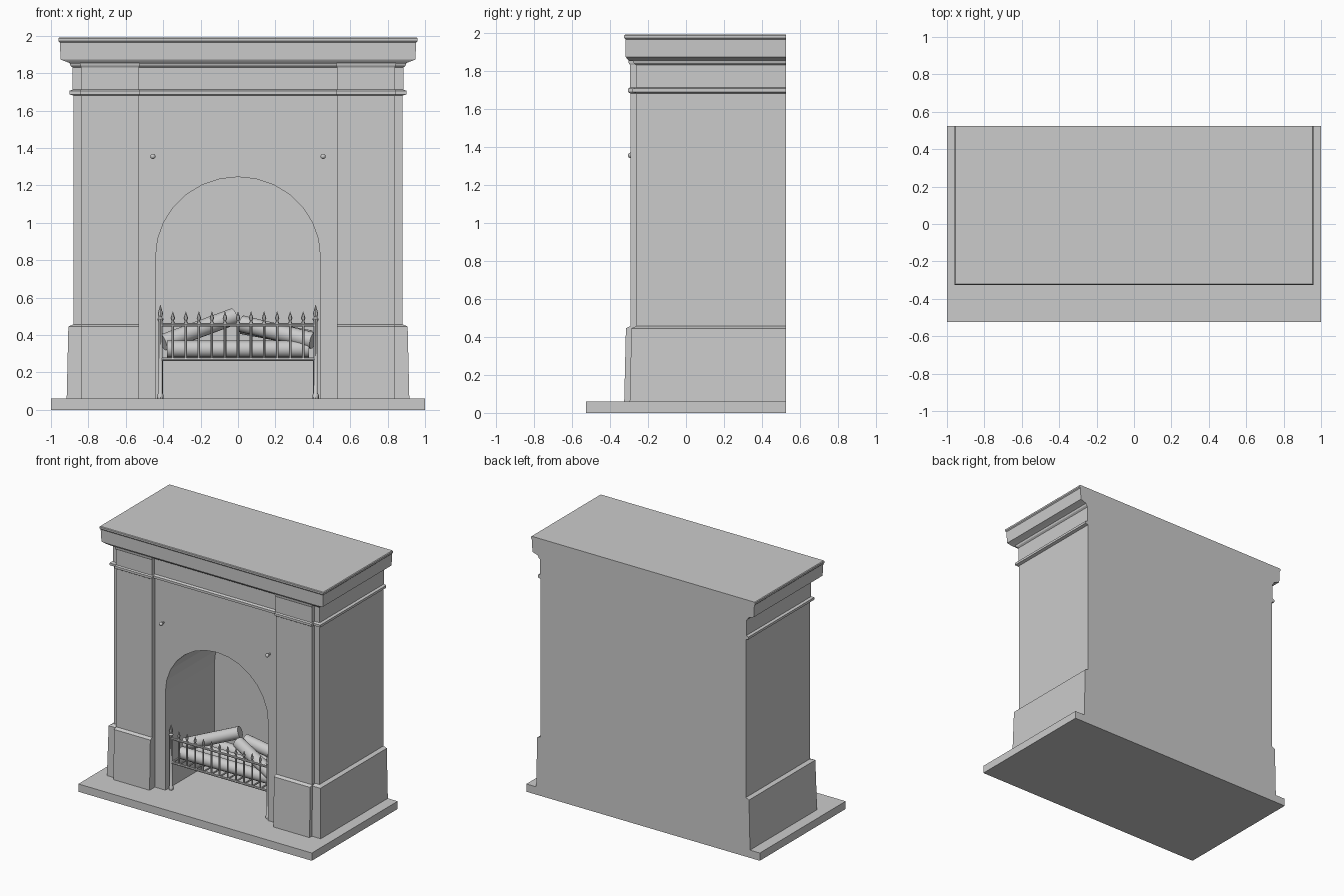
import bpy, bmesh, math
from mathutils import Vector

if "Cube" in bpy.data.objects:
    bpy.data.objects.remove(bpy.data.objects["Cube"])

BACK = 0.525


def finish(name, bm, smooth=False):
    bmesh.ops.recalc_face_normals(bm, faces=bm.faces)
    me = bpy.data.meshes.new(name)
    bm.to_mesh(me)
    bm.free()
    ob = bpy.data.objects.new(name, me)
    bpy.context.collection.objects.link(ob)
    if smooth:
        bpy.ops.object.select_all(action='DESELECT')
        ob.select_set(True)
        bpy.context.view_layer.objects.active = ob
        bpy.ops.object.shade_smooth_by_angle(angle=math.radians(40))
    return ob


def loft(bm, rings):
    """Join equal-length rings of points into a closed solid."""
    vs = [[bm.verts.new(p) for p in r] for r in rings]
    n = len(vs[0])
    for a, b in zip(vs, vs[1:]):
        for i in range(n):
            j = (i + 1) % n
            bm.faces.new((a[i], a[j], b[j], b[i]))
    bm.faces.new(vs[0][::-1])
    bm.faces.new(vs[-1])


def stack(name, levels, back=BACK):
    """Moulded block: rectangle (z, x0, x1, front y) at each level."""
    bm = bmesh.new()
    loft(bm, [[(x0, f, z), (x1, f, z), (x1, back, z), (x0, back, z)]
              for z, x0, x1, f in levels])
    return finish(name, bm)


def lathe(bm, x, y, profile, n=8):
    """Turned upright: (radius, z) profile."""
    loft(bm, [[(x + r * math.cos(2 * math.pi * i / n),
                y + r * math.sin(2 * math.pi * i / n), z) for i in range(n)]
              for r, z in profile])


def rod(bm, a, b, r, n=8):
    a, b = Vector(a), Vector(b)
    d = (b - a).normalized()
    u = d.orthogonal().normalized()
    v = d.cross(u)
    loft(bm, [[p + r * (math.cos(2 * math.pi * i / n) * u +
                        math.sin(2 * math.pi * i / n) * v) for i in range(n)]
              for p in (a, b)])


# Hearth slab
stack("hearth", [(0, -1, 1, -0.525), (0.06, -1, 1, -0.525)])

# Surround body with arched firebox cut in
body = stack("surround_body", [(0.06, -0.88, 0.88, -0.26), (1.86, -0.88, 0.88, -0.26)])
arch = [(-0.44, 0.05), (0.44, 0.05)]
arch += [(0.44 * math.cos(math.pi * i / 14), 0.82 + 0.425 * math.sin(math.pi * i / 14))
         for i in range(15)]
bm = bmesh.new()
loft(bm, [[(x, y, z) for x, z in arch] for y in (-0.4, 0.34)])
cutter = finish("firebox_cutter", bm)
cutter.hide_render = True
cutter.hide_viewport = True
mod = body.modifiers.new("firebox", 'BOOLEAN')
mod.object = cutter
mod.operation = 'DIFFERENCE'
mod.solver = 'EXACT'

# Frieze and its mouldings: (z, offset)
frieze = [(1.68, 0.0), (1.687, 0.022), (1.705, 0.022), (1.712, 0.004),
          (1.83, 0.004), (1.84, 0.016), (1.86, 0.022)]
stack("frieze", [(z, -0.88 - o, 0.88 + o, -0.26 - o) for z, o in frieze])

# Plinth taper: (z, offset)
plinth = [(0.06, 0.036), (0.445, 0.027), (0.457, 0.0)]
for s, side in ((-1, "left"), (1, "right")):
    stack(side + "_plinth",
          [(z, s * 0.6, s * (0.88 + o), -0.26 - o) for z, o in plinth])
    stack(side + "_pilaster",
          [(0.06, s * 0.53, s * 0.838, -0.293), (1.86, s * 0.53, s * 0.838, -0.293)], -0.2)
    stack(side + "_pilaster_plinth",
          [(z, s * 0.53, s * 0.84, -0.293 + (0.004 if o else 0) - o) for z, o in plinth], -0.2)
    stack(side + "_pilaster_frieze",
          [(z, s * (0.53 - 0.2 * o), s * (0.838 + 0.3 * o), -0.293 - 0.5 * o)
           for z, o in frieze], -0.2)
    # Knob beside the arch
    bm = bmesh.new()
    bmesh.ops.create_uvsphere(bm, u_segments=12, v_segments=8, radius=0.014)
    bmesh.ops.translate(bm, verts=bm.verts, vec=(s * 0.455, -0.292, 1.355))
    rod(bm, (s * 0.455, -0.25, 1.355), (s * 0.455, -0.29, 1.355), 0.007)
    finish(side + "_knob", bm, True)

# Cornice and mantel shelf
stack("mantel_shelf", [(z, -w, w, f) for z, w, f in (
    (1.852, 0.895, -0.300), (1.862, 0.92, -0.310), (1.872, 0.948, -0.317),
    (1.965, 0.953, -0.319), (1.972, 0.96, -0.325), (1.985, 0.96, -0.325),
    (1.99, 0.955, -0.321))])

# Fire grate: posts, spear bars, rails and floor bars
FY = -0.225
bm = bmesh.new()
for s in (-1, 1):
    lathe(bm, s * 0.415, FY, [(0.017, 0.06), (0.017, 0.08), (0.011, 0.09), (0.011, 0.47),
                              (0.017, 0.485), (0.009, 0.495), (0.014, 0.515), (0.001, 0.56)])
    rod(bm, (s * 0.41, 0.15, 0.06), (s * 0.41, 0.15, 0.28), 0.01)
    rod(bm, (s * 0.41, FY, 0.27), (s * 0.41, 0.15, 0.27), 0.009)
for i in range(-5, 6):
    lathe(bm, i * 0.0697, FY, [(0.007, 0.265), (0.007, 0.45), (0.011, 0.465),
                               (0.006, 0.475), (0.012, 0.49), (0.001, 0.525)], 6)
    rod(bm, (i * 0.0697, FY, 0.27), (i * 0.0697, 0.15, 0.27), 0.007, 6)
for y, z in ((FY, 0.27), (FY, 0.455), (0.15, 0.27)):
    rod(bm, (-0.415, y, z), (0.415, y, z), 0.009)
finish("fire_grate", bm, True)

# Logs
logs = [((-0.38, -0.15, 0.325), (0.38, -0.14, 0.325)),
        ((-0.36, -0.03, 0.325), (0.38, -0.03, 0.325)),
        ((-0.38, 0.09, 0.325), (0.36, 0.08, 0.325)),
        ((-0.40, -0.08, 0.36), (-0.02, 0.055, 0.50)),
        ((0.02, -0.02, 0.46), (0.40, -0.16, 0.37)),
        ((0.02, 0.06, 0.45), (0.39, 0.08, 0.38))]
for i, (a, b) in enumerate(logs):
    bm = bmesh.new()
    rod(bm, a, b, 0.045, 16)
    finish("log_%d" % (i + 1), bm, True)
